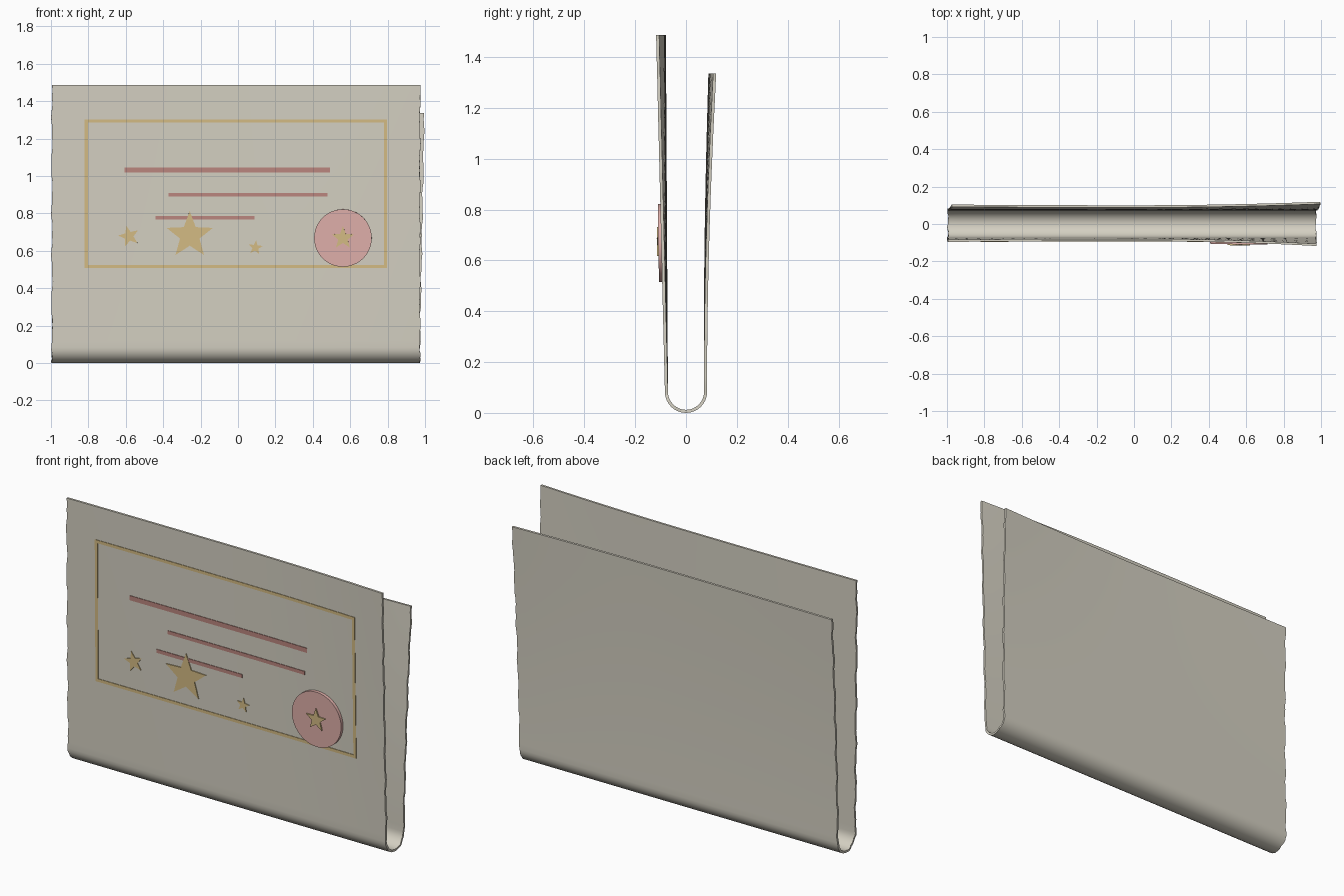
import bpy, bmesh, math

if "Cube" in bpy.data.objects:
    bpy.data.objects.remove(bpy.data.objects["Cube"])


def material(name, rgb):
    m = bpy.data.materials.new(name)
    m.diffuse_color = (*rgb, 1)
    m.use_nodes = True
    m.node_tree.nodes["Principled BSDF"].inputs["Base Color"].default_value = m.diffuse_color
    return m


PAPER = material("paper", (0.66, 0.63, 0.54))
GOLD = material("gold", (0.66, 0.50, 0.23))
RED = material("dusty_red", (0.50, 0.24, 0.21))
PINK = material("seal_pink", (0.74, 0.43, 0.40))

R = 0.083            # radius of the bottom fold
FRONT_TOP, BACK_TOP = 1.487, 1.335


def flare(x, right, mid, left):
    """Extra outward lean of a panel's top edge at position x."""
    return mid + ((right - mid) if x > 0 else (left - mid)) * x * x


def front_y(x, z):
    h = max(0, (z - R) / (FRONT_TOP - R))
    return -R - h * flare(x, 0.036, 0.008, 0.013)


def back_y(x, z):
    h = max(0, (z - R) / (BACK_TOP - R))
    return R - 0.004 * math.sin(math.pi * h) + h ** 1.4 * flare(x, 0.036, 0.017, 0.021)


def finish(name, bm, mat, thickness=0):
    me = bpy.data.meshes.new(name)
    bm.to_mesh(me)
    bm.free()
    ob = bpy.data.objects.new(name, me)
    bpy.context.collection.objects.link(ob)
    me.materials.append(mat)
    bpy.ops.object.select_all(action='DESELECT')
    ob.select_set(True)
    bpy.context.view_layer.objects.active = ob
    if thickness:
        mod = ob.modifiers.new("thickness", 'SOLIDIFY')
        mod.thickness, mod.offset = thickness, -1
        bpy.ops.object.modifier_apply(modifier=mod.name)
    bpy.ops.object.shade_smooth_by_angle(angle=math.radians(35))
    return ob


def grid_faces(bm, rows):
    for a, b in zip(rows, rows[1:]):
        for j in range(len(a) - 1):
            bm.faces.new((a[j], b[j], b[j + 1], a[j + 1]))


# Folded sheet: a U profile swept sideways, with slightly wavy side edges
NP, NA, NX = 40, 16, 32
profile = [('front', FRONT_TOP + (R - FRONT_TOP) * i / NP) for i in range(NP)]
profile += [('fold', math.pi * i / NA) for i in range(NA + 1)]
profile += [('back', R + (BACK_TOP - R) * i / NP) for i in range(1, NP + 1)]
bm = bmesh.new()
rows = []
for i, (kind, v) in enumerate(profile):
    shift = 0.022 * (v - R) / (BACK_TOP - R) if kind == 'back' else 0
    wave = 0.003 * math.sin(i * 0.9) + 0.002 * math.sin(i * 2.1 + 1)
    x0 = -0.995 + wave + shift
    x1 = 0.973 + 0.8 * wave + shift
    row = []
    for j in range(NX + 1):
        x = x0 + (x1 - x0) * j / NX
        if kind == 'front':
            y, z = front_y(x, v), v
        elif kind == 'back':
            y, z = back_y(x, v), v
        else:
            y, z = -R * math.cos(v), R - R * math.sin(v)
        row.append(bm.verts.new((x, y, z)))
    rows.append(row)
grid_faces(bm, rows)
finish("folded_sheet", bm, PAPER, 0.012)


# Thin printed strips that follow the front panel
def strip(name, x0, x1, z0, z1, mat):
    bm = bmesh.new()
    n = max(1, round((x1 - x0) / 0.06))
    xs = [x0 + (x1 - x0) * i / n for i in range(n + 1)]
    grid_faces(bm, [[bm.verts.new((x, front_y(x, z) - 0.003, z)) for x in xs]
                    for z in (z1, z0)])
    finish(name, bm, mat, 0.004)


# Raised plates from an outline, leaning with the front panel
def plate(name, outline, mat, lift, thickness):
    bm = bmesh.new()
    bm.faces.new([bm.verts.new((x, front_y(x, z) - lift, z)) for x, z in outline])
    finish(name, bm, mat, thickness)


def star(cx, cz, r, turn=0):
    pts = []
    for i in range(10):
        a = math.pi / 2 + math.radians(turn) + i * math.pi / 5
        q = r if i % 2 == 0 else r * 0.42
        pts.append((cx + q * math.cos(a), cz + q * math.sin(a)))
    return pts


# Gold border
BL, BR, BB, BT, W = -0.82, 0.797, 0.507, 1.302, 0.017
strip("border_top", BL, BR, BT - W, BT, GOLD)
strip("border_bottom", BL, BR, BB, BB + W, GOLD)
strip("border_left", BL, BL + W, BB + W, BT - W, GOLD)
strip("border_right", BR - W, BR, BB + W, BT - W, GOLD)

# Red bars
for i, (x0, x1, z) in enumerate([(-0.607, 0.493, 1.031), (-0.372, 0.478, 0.900),
                                 (-0.442, 0.088, 0.777)]):
    h = 0.013 if i == 0 else 0.010
    strip(f"red_bar_{i + 1}", x0, x1, z - h, z + h, RED)

# Printed stars
plate("large_star", star(-0.258, 0.682, 0.130), GOLD, 0.005, 0.006)
plate("left_star", star(-0.583, 0.678, 0.058, 15), GOLD, 0.004, 0.005)
plate("small_star", star(0.093, 0.617, 0.040, -6), GOLD, 0.004, 0.005)

# Round seal with its star
SX, SZ, SR = 0.561, 0.668, 0.154
circle = [(SX + SR * math.cos(i * math.tau / 48), SZ + SR * math.sin(i * math.tau / 48))
          for i in range(48)]
plate("seal_disc", circle, PINK, 0.017, 0.02)
plate("seal_star", star(SX, SZ, 0.063), GOLD, 0.024, 0.008)
